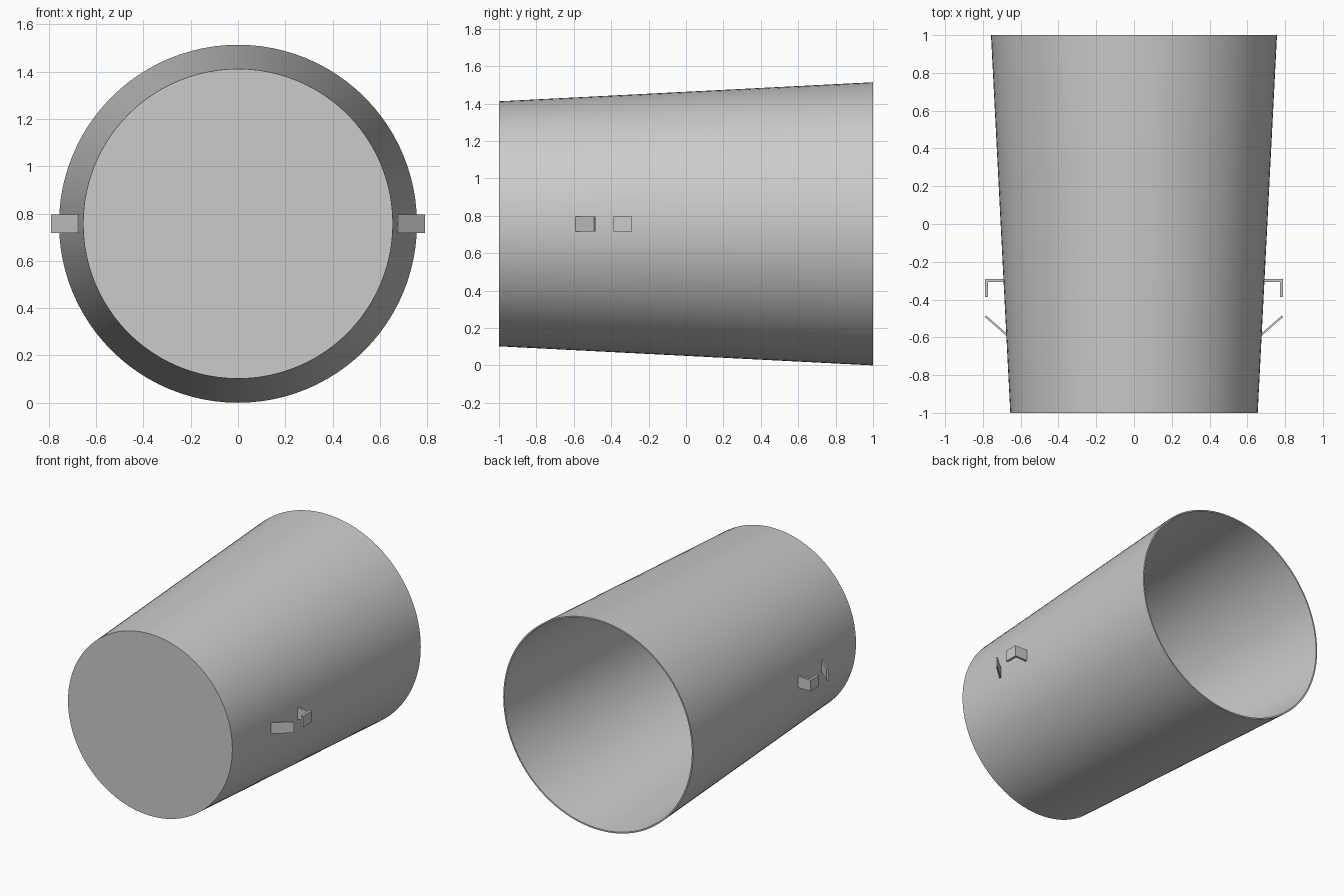
import bpy, bmesh, math
from mathutils import Vector

cube = bpy.data.objects.get("Cube")
if cube:
    bpy.data.objects.remove(cube, do_unlink=True)

AXIS_Z = 0.757     # height of the cup's centre line
SEGMENTS = 96

grey = bpy.data.materials.new("plain grey")
grey.use_nodes = True
colour = (0.6, 0.6, 0.6, 1)
grey.diffuse_color = colour
grey.node_tree.nodes["Principled BSDF"].inputs["Base Color"].default_value = colour


def finish(name, bm):
    bmesh.ops.recalc_face_normals(bm, faces=bm.faces)
    mesh = bpy.data.meshes.new(name)
    bm.to_mesh(mesh)
    bm.free()
    mesh.materials.append(grey)
    obj = bpy.data.objects.new(name, mesh)
    bpy.context.collection.objects.link(obj)
    return obj


def lathe(name, profile):
    """Spin (radius, y) points round the y axis; the ends are capped."""
    bm = bmesh.new()
    rings = []
    for radius, y in profile:
        angles = [2 * math.pi * i / SEGMENTS for i in range(SEGMENTS)]
        rings.append([bm.verts.new((radius * math.cos(a), y, AXIS_Z + radius * math.sin(a)))
                      for a in angles])
    for a, b in zip(rings, rings[1:]):
        for i in range(SEGMENTS):
            j = (i + 1) % SEGMENTS
            bm.faces.new((a[i], a[j], b[j], b[i]))
    bm.faces.new(rings[0])
    bm.faces.new(rings[-1])
    return finish(name, bm)


def prism(name, outline, side):
    """Extrude an (x, y) outline through the clip height, on one side."""
    half = 0.04
    bm = bmesh.new()
    face = bm.faces.new([bm.verts.new((side * x, y, AXIS_Z - half)) for x, y in outline])
    top = bmesh.ops.extrude_face_region(bm, geom=[face])["geom"]
    bmesh.ops.translate(bm, vec=Vector((0, 0, 2 * half)),
                        verts=[v for v in top if isinstance(v, bmesh.types.BMVert)])
    return finish(name, bm)


# Tapered thin-walled cup, closed at the front and open at the back
cup = lathe("cup", [(0.655, -1), (0.757, 1), (0.747, 1), (0.646, -0.99)])
bpy.context.view_layer.objects.active = cup
cup.select_set(True)
bpy.ops.object.shade_smooth_by_angle(angle=math.radians(30))

# L-shaped hook and slanted tab on each side
hook = [(0.685, -0.29), (0.79, -0.29), (0.79, -0.387), (0.772, -0.387),
        (0.772, -0.306), (0.685, -0.306)]
tab = [(0.668, -0.592), (0.676, -0.592), (0.79, -0.492), (0.782, -0.485), (0.668, -0.585)]
for label, side in (("left", 1), ("right", -1)):
    prism(label + "_hook", hook, side)
    prism(label + "_tab", tab, side)
